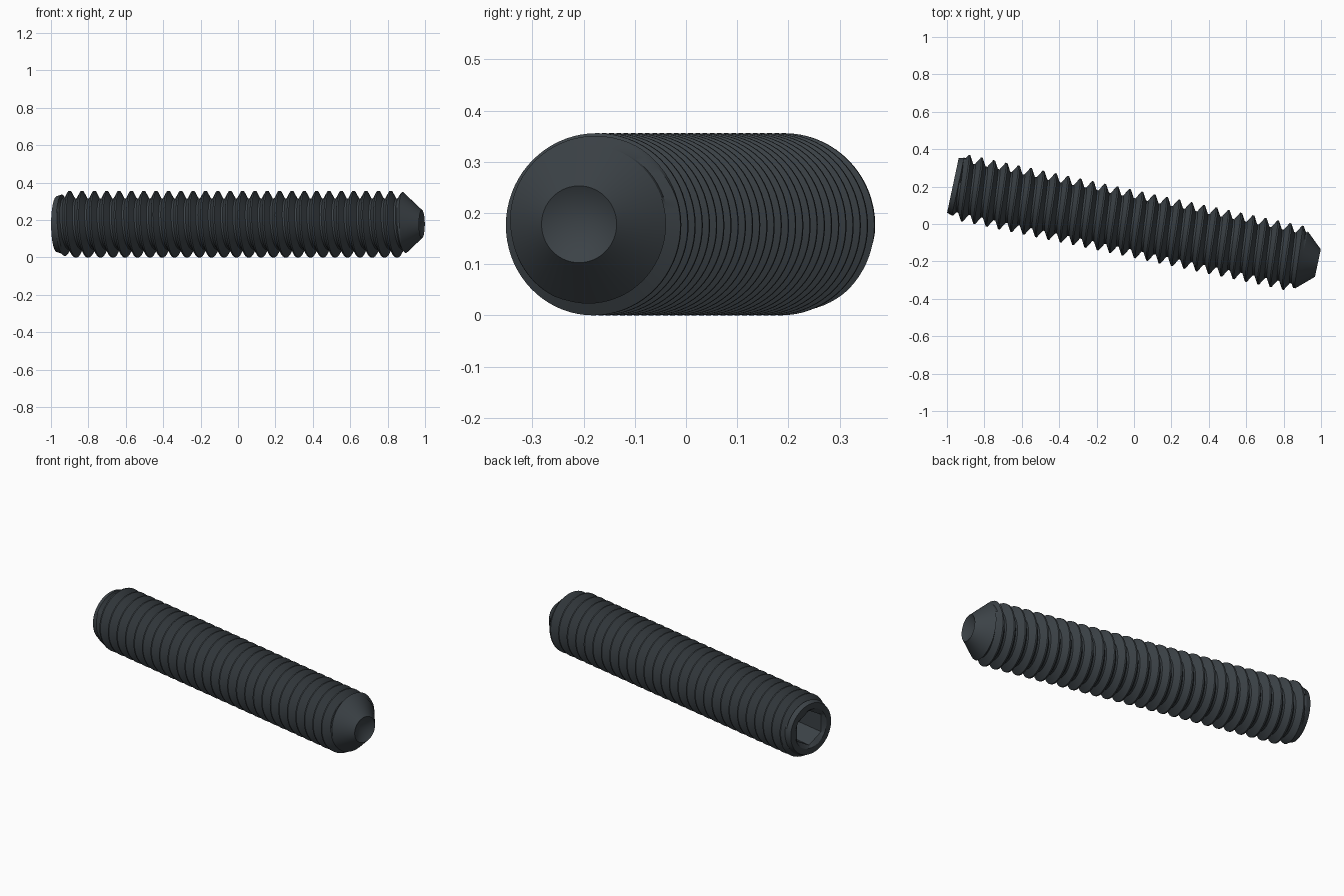
import bpy, bmesh, math
from mathutils import Matrix

old = bpy.data.objects.get("Cube")
if old:
    bpy.data.objects.remove(old, do_unlink=True)

SIDES = 72
PITCH = 0.0675
CREST, ROOT = 0.178, 0.136
HEAD, TIP = -0.99, 1.005            # ends along the screw axis
START, STOP = -0.962, 0.917         # extent of the thread
START_R, STOP_R = 0.158, 0.155
FIRST_CREST = -0.937                # a crest position at angle zero
HEX_FLAT = 0.089                    # half the distance across the flats
PLACE = Matrix.Translation((0, 0, CREST)) @ Matrix.Rotation(math.radians(-12), 4, "Z")

steel = bpy.data.materials.new("dark steel")
COLOUR = (0.045, 0.055, 0.063, 1)
steel.use_nodes = True
steel.diffuse_color = COLOUR
steel.node_tree.nodes["Principled BSDF"].inputs["Base Color"].default_value = COLOUR


def build(name, rows, point):
    """Skin a grid of rows around the axis; point(row, angle) gives (distance, radius)."""
    bm = bmesh.new()
    grid = []
    for row in rows:
        ring = []
        for j in range(SIDES + 1):
            a = 2 * math.pi * j / SIDES
            t, r = point(row, a)
            ring.append(bm.verts.new((t, r * math.cos(a), r * math.sin(a))))
        grid.append(ring)
    for low, high in zip(grid, grid[1:]):
        for j in range(SIDES):
            bm.faces.new((low[j], low[j + 1], high[j + 1], high[j]))
    bmesh.ops.remove_doubles(bm, verts=bm.verts[:], dist=0.00005)
    bm.transform(PLACE)
    mesh = bpy.data.meshes.new(name)
    bm.to_mesh(mesh)
    bm.free()
    mesh.materials.append(steel)
    obj = bpy.data.objects.new(name, mesh)
    bpy.context.collection.objects.link(obj)
    bpy.ops.object.select_all(action="DESELECT")
    obj.select_set(True)
    bpy.context.view_layer.objects.active = obj
    bpy.ops.object.shade_smooth_by_angle(angle=math.radians(28))
    return obj


# Threaded shaft: rows follow the helix and are trimmed by the end chamfers
PROFILE = [(-0.06, CREST), (0.06, CREST), (0.24, (CREST + ROOT) / 2),
           (0.42, ROOT), (0.58, ROOT), (0.76, (CREST + ROOT) / 2)]


def thread_point(row, angle):
    t, r = row
    t += PITCH * angle / (2 * math.pi)
    if t <= START:
        return START, START_R
    if t >= STOP:
        return STOP, STOP_R
    return t, min(r, START_R + (t - START), STOP_R + (STOP - t) * 0.93)


turns = range(-3, int((STOP - START) / PITCH) + 3)
thread_rows = [(FIRST_CREST + (n + f) * PITCH, r) for n in turns for f, r in PROFILE]
build("threaded_shaft", thread_rows, thread_point)


# Turned ends: a radius of None follows the hexagon of the key socket
def turned_point(row, angle):
    t, r = row
    if r is None:
        r = HEX_FLAT / math.cos((angle - math.pi / 6) % (math.pi / 3) - math.pi / 6)
        # corners point straight up and down
    return t, r


build("socket_end", [(HEAD + 0.34, 0), (HEAD + 0.30, None), (HEAD + 0.015, None),
                     (HEAD, 0.115), (HEAD, 0.149), (START, START_R)], turned_point)
build("cup_tip", [(STOP, STOP_R), (TIP, 0.075), (TIP - 0.045, 0)], turned_point)
